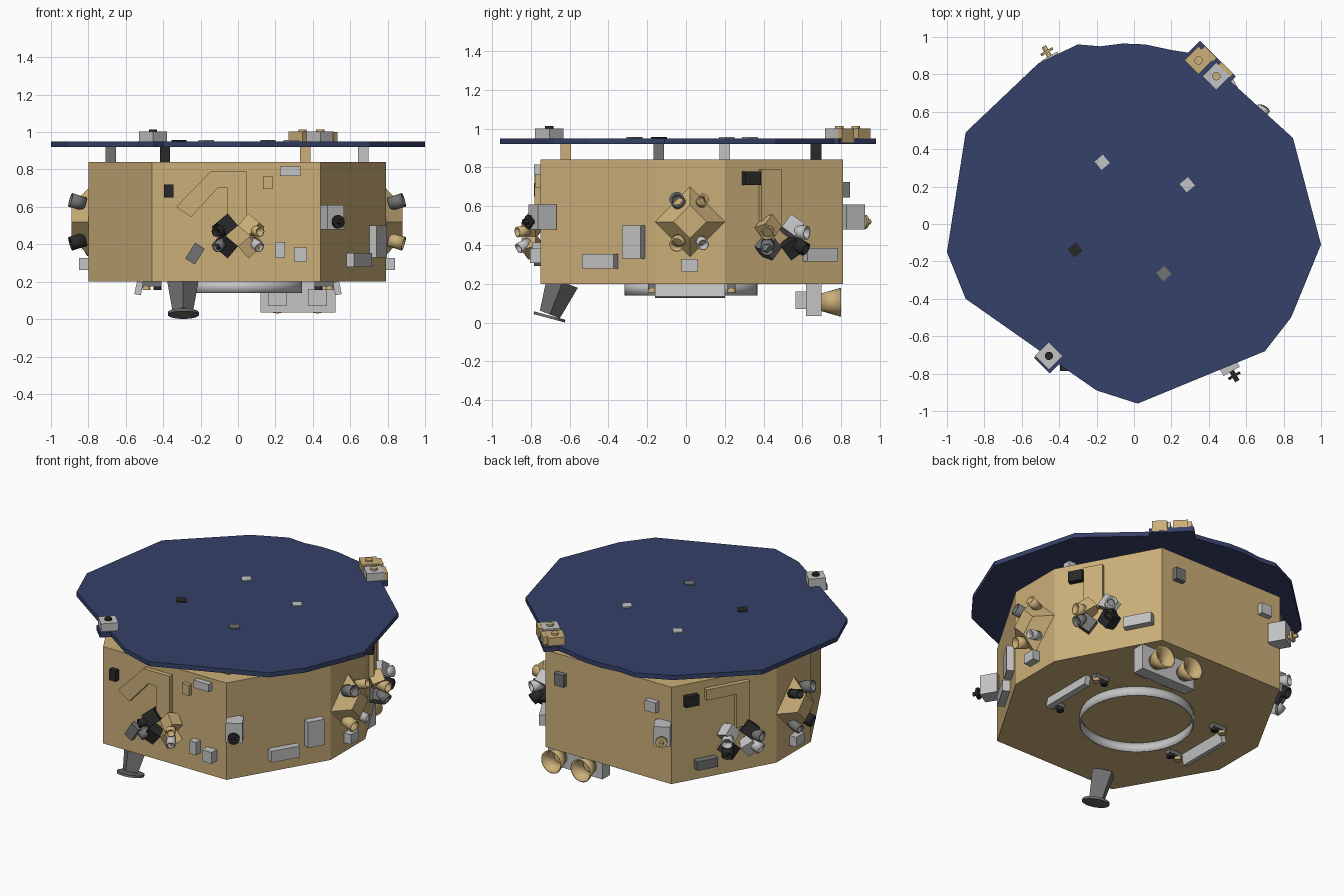
import bpy, bmesh
from math import radians, pi
from mathutils import Matrix, Vector

if "Cube" in bpy.data.objects:
    bpy.data.objects.remove(bpy.data.objects["Cube"])


def material(name, rgb):
    m = bpy.data.materials.new(name)
    m.use_nodes = True
    m.diffuse_color = (*rgb, 1)
    m.node_tree.nodes["Principled BSDF"].inputs["Base Color"].default_value = (*rgb, 1)
    return m


GOLD = material("gold foil", (.60, .43, .19))
BLUE = material("panel blue", (.036, .052, .14))
LIGHT = material("light grey", (.55, .55, .56))
GREY = material("mid grey", (.17, .17, .17))
BLACK = material("black", (.022, .022, .022))
I4 = Matrix.Identity(4)


def finish(name, bm, mat, M=I4, smooth=False, shell=0):
    bm.transform(M)
    bmesh.ops.recalc_face_normals(bm, faces=bm.faces)
    me = bpy.data.meshes.new(name)
    bm.to_mesh(me)
    bm.free()
    me.materials.append(mat)
    ob = bpy.data.objects.new(name, me)
    bpy.context.collection.objects.link(ob)
    if shell:
        ob.modifiers.new("wall", 'SOLIDIFY').thickness = shell
    if smooth:
        bpy.ops.object.select_all(action='DESELECT')
        ob.select_set(True)
        bpy.context.view_layer.objects.active = ob
        bpy.ops.object.shade_smooth_by_angle(angle=radians(35))
    return ob


def box(name, loc, size, mat, M=I4, rot=I4):
    bm = bmesh.new()
    bmesh.ops.create_cube(bm, size=1)
    finish(name, bm, mat, M @ Matrix.Translation(loc) @ rot @ Matrix.Diagonal((*size, 1)))


def prism(name, pts, lo, hi, mat, M=I4):
    bm = bmesh.new()
    f = bm.faces.new([bm.verts.new((x, y, lo)) for x, y in pts])
    g = bmesh.ops.extrude_face_region(bm, geom=[f])["geom"]
    bmesh.ops.translate(bm, vec=(0, 0, hi - lo), verts=[v for v in g if isinstance(v, bmesh.types.BMVert)])
    finish(name, bm, mat, M)


def tube(name, base, direction, length, r1, r2, mat, M=I4, hollow=False, seg=20):
    bm = bmesh.new()
    bmesh.ops.create_cone(bm, cap_ends=not hollow, segments=seg, radius1=r1, radius2=r2, depth=length)
    T = Matrix.Translation(base) @ Vector(direction).to_track_quat('Z', 'Y').to_matrix().to_4x4()
    finish(name, bm, mat, M @ T @ Matrix.Translation((0, 0, length / 2)), seg > 8, .008 if hollow else 0)


# Body
V = [(-.46, -.75), (.44, -.75), (.79, -.16), (.79, .2), (.46, .81), (-.46, .81), (-.8, .2), (-.8, -.16)]
prism("body", V, .2, .84, GOLD)


# Frame on a body side: x along the side, y outward, z height
def side(i):
    a, b = Vector(V[i]), Vector(V[(i + 1) % len(V)])
    t = (b - a).normalized()
    return Matrix(((t.x, t.y, 0, a.x), (t.y, -t.x, 0, a.y), (0, 0, 1, 0), (0, 0, 0, 1)))


def on_side(name, i, x, z, w, h, d, mat, turn=0):
    box(name, (x, d / 2 - .005, z), (w, d, h), mat, side(i), Matrix.Rotation(radians(turn), 4, 'Y'))


SWAP = Matrix(((1, 0, 0, 0), (0, 0, 1, 0), (0, 1, 0, 0), (0, 0, 0, 1)))


def arm(i, pts):
    prism("bent_arm", pts, -.005, .03, GOLD, side(i) @ SWAP)


# Four tilted thrusters in a cluster
def cluster(i, x, z, mats, tips):
    k = 0
    for sx in (-1, 1):
        for sz in (1, -1):
            rot = Matrix.Rotation(radians(40 * sx * sz), 4, 'Y') @ Matrix.Rotation(radians(25 * sx), 4, 'Z')
            box("thruster_block", (x + .07 * sx, .045, z + .052 * sz), (.085, .08, .085), mats[k], side(i), rot)
            tube("thruster_tip", (x + .08 * sx, .06, z + .03 * sz), (.5 * sx, .8, -.3 + .2 * sz), .07,
                 .026, .028, tips[k], side(i), True)
            k += 1


# Front side equipment
arm(0, [(.13, .6), (.315, .79), (.505, .79), (.505, .5), (.405, .5), (.405, .7), (.35, .7), (.21, .545)])
on_side("sensor_black", 0, .09, .685, .05, .07, .04, BLACK)
on_side("sensor_gold", 0, .62, .73, .05, .07, .03, GOLD)
on_side("front_unit_upper", 0, .74, .79, .11, .05, .04, LIGHT)
on_side("front_unit_tilted", 0, .23, .35, .06, .1, .04, GREY, 32)
on_side("front_unit_lower", 0, .685, .37, .05, .085, .05, LIGHT)
on_side("front_unit_corner", 0, .795, .345, .07, .075, .06, LIGHT)
cluster(0, .46, .445, (BLACK, BLACK, GOLD, GOLD), (BLACK, GREY, GOLD, LIGHT))

# Front right equipment
on_side("side_unit_low", 1, .37, .317, .19, .075, .05, LIGHT)
on_side("side_unit_tall", 1, .57, .415, .11, .17, .05, LIGHT)

# Back sides equipment
on_side("sensor_black", 3, .147, .745, .09, .07, .04, BLACK)
arm(3, [(.2, .5), (.2, .79), (.32, .79), (.32, .5)])
cluster(3, .3, .44, (GOLD, GREY, LIGHT, BLACK), (GOLD, GREY, LIGHT, BLACK))
on_side("side_unit_low", 3, .55, .35, .18, .07, .05, LIGHT)
on_side("back_unit_grey", 4, .12, .685, .07, .08, .04, GREY)
on_side("back_unit_light", 4, .79, .69, .08, .07, .04, LIGHT)
on_side("sensor_black", 5, .125, .735, .09, .07, .04, BLACK)
arm(5, [(.22, .72), (.22, .79), (.51, .79), (.51, .5), (.42, .5), (.42, .72)])
cluster(5, .43, .43, (LIGHT, BLACK, BLACK, LIGHT), (LIGHT, BLACK, GREY, LIGHT))
on_side("side_unit_low", 5, .22, .305, .14, .06, .05, GREY)

# Diamond thruster mounts on both flanks
for i, tips in ((2, (GREY, GOLD, GOLD, LIGHT)), (6, (BLACK, GREY, GREY, BLACK))):
    S = side(i)
    tube("diamond_mount", (.18, 0, .52), (0, 1, 0), .09, .18, .085, GOLD, S, seg=4)
    k = 0
    for sx in (-1, 1):
        for sz in (1, -1):
            tube("flank_thruster", (.18 + .055 * sx, .02, .52 + .095 * sz), (.15 * sx, .85, .25 * sz), .08,
                 .028, .03, tips[k], S, True)
            k += 1
    on_side("flank_unit", i, .18, .295, .085, .065, .055, LIGHT)

# Corner antennas with a disc on a rod
for s, mat in ((1, BLACK), (-1, GOLD)):
    d = Vector((.5 * s, -.87 * s, 0))
    c = Vector((.495, -.74, .545)) if s > 0 else Vector((-.425, .85, .545))
    box("antenna_box", c, (.1, .11, .13), LIGHT, rot=Matrix.Rotation(radians(30), 4, 'Z'))
    c.z = .52
    tube("antenna_rod", c + d * .05, d, .065, .013, .013, mat)
    tube("antenna_disc", c + d * .075, d, .014, .036, .036, mat)

# Solar panel deck and its struts
prism("solar_deck", [(-.3, .96), (-.51, .86), (-.9, .49), (-1, -.15), (-.9, -.4), (-.38, -.765), (-.2, -.89),
                     (.02, -.96), (.7, -.68), (.84, -.5), (1, -.11), (.85, .46), (.53, .75), (.33, .91),
                     (.2, .93), (.06, .96), (-.06, .965), (-.18, .95)], .92, .95, BLUE)
for x, y, mat in ((.36, -.62, GOLD), (-.39, .67, BLACK), (.67, .2, LIGHT), (-.68, -.14, GREY)):
    box("deck_strut", (x, y, .88), (.055, .055, .09), mat)
for x, y, mat in ((-.17, .33, LIGHT), (.285, .21, LIGHT), (-.315, -.14, BLACK), (.16, -.265, GREY)):
    box("deck_patch", (x, y, .952), (.058, .058, .01), mat, rot=Matrix.Rotation(radians(40), 4, 'Z'))

# Units on the deck edge
Q = Matrix.Rotation(pi / 4, 4, 'Z')
box("deck_tab", (.41, .845, .935), (.11, .27, .03), BLUE, rot=Q)
box("deck_tab", (-.45, -.715, .935), (.12, .12, .03), BLUE, rot=Q)
for x, y, mat, top in ((-.455, -.705, LIGHT, BLACK), (.345, .875, GOLD, GOLD), (.44, .79, LIGHT, GOLD)):
    box("deck_unit", (x, y, .962), (.105, .105, .08), mat, rot=Q)
    tube("deck_unit_cap", (x, y, 1), (0, 0, 1), .014, .022, .022, top)
for x, y in ((.4, .91), (.49, .825)):
    box("deck_unit_back", (x, y, .965), (.03, .09, .07), GOLD, rot=Q)

# Launch ring
tube("launch_ring", (0, .025, .14), (0, 0, 1), .065, .335, .335, LIGHT, hollow=True, seg=64)

# Main engine block with twin nozzles
box("engine_block", (.32, .66, .118), (.4, .08, .168), LIGHT)
for x in (.21, .425):
    box("engine_rear_box", (x, .6, .115), (.1, .07, .09), LIGHT)
    tube("engine_neck", (x, .69, .105), (0, 1, 0), .03, .04, .035, GOLD)
    tube("engine_nozzle", (x, .69, .105), (0, 1, 0), .11, .035, .067, GOLD, hollow=True, seg=28)

# Underside bars and small thrusters
for s in (-1, 1):
    box("under_bar", (.53 * s, .02, .165), (.035, .36, .07), LIGHT, rot=Matrix.Rotation(radians(-12 * s), 4, 'Y'))
    for y in (-.175, .235):
        box("under_thruster_base", (.46 * s, y, .19), (.1, .04, .03), GREY)
        for x, mat in ((.43, BLACK), (.49, GOLD)):
            tube("under_thruster", (x * s, y, .2), (0, 0, -1), .045, .018, .022, mat)

# Horn antenna below the front
d = Vector((0, -.26, -.97))
tube("horn_neck", (-.295, -.637, .21), Vector((0, -.36, -.93)), .18, .085, .055, GREY, seg=4,
     M=I4)
tube("horn_dish", (-.292, -.702, .036), d, .014, .083, .083, GREY, seg=32)
